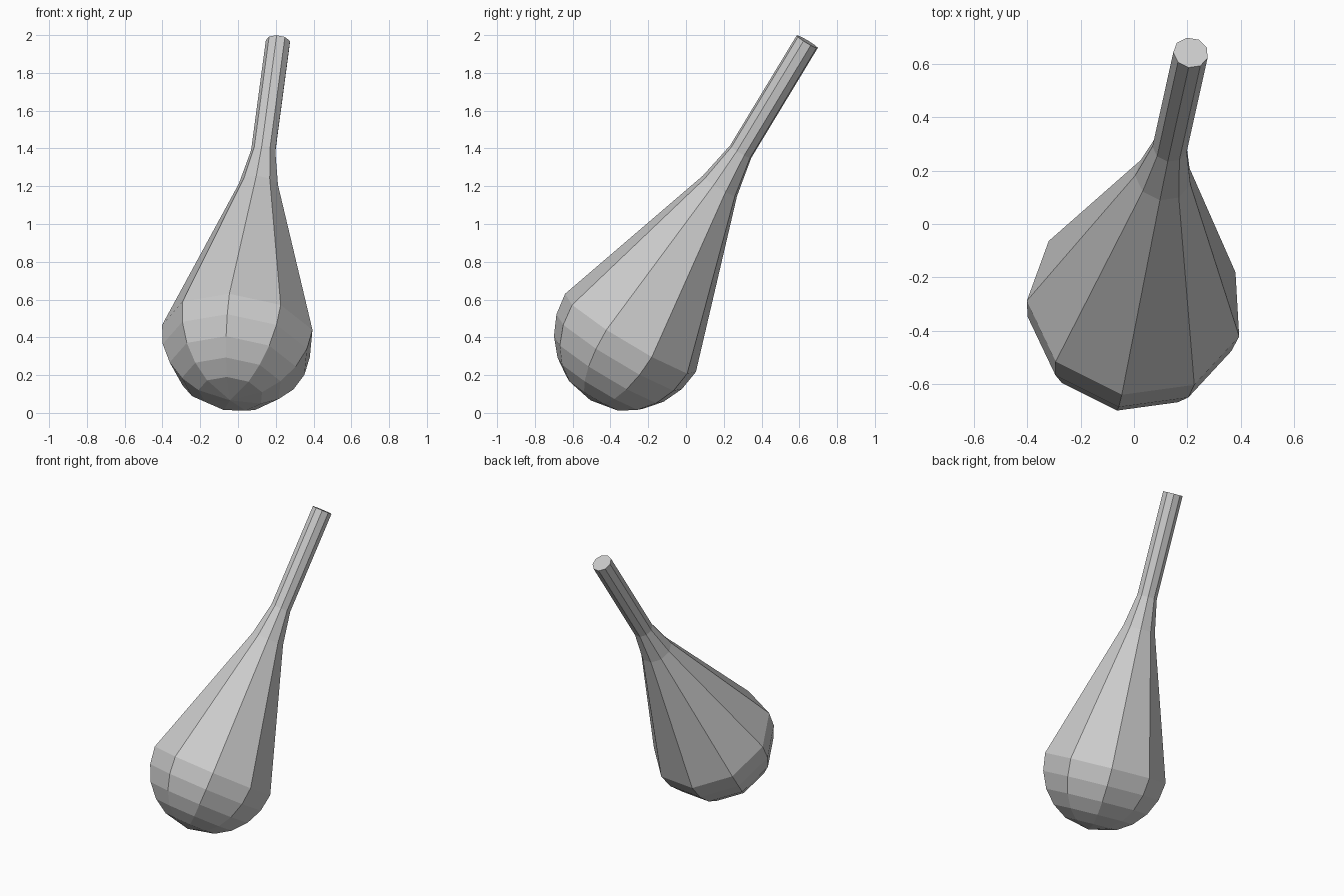
import bpy, bmesh
from math import cos, sin, radians
from mathutils import Vector

if "Cube" in bpy.data.objects:
    bpy.data.objects.remove(bpy.data.objects["Cube"])

SIDES = 9
R = 0.41
centre = Vector((0.005, -0.295, 0.415))          # middle of the round bulb
axis = Vector((0.114, 0.514, 0.85)).normalized()  # leaning axis of the whole body

# Ring directions: first corner faces the front
u = Vector((-0.05, -0.34, 0.21))
u = (u - axis * u.dot(axis)).normalized()
v = axis.cross(u)

# Profile as (distance along axis, radius): rounded base, then cone, neck, stem
profile = [(-R * sin(radians(a)), R * cos(radians(a))) for a in (65, 49, 33, 16.5, 0)]
profile += [(0.923, 0.107), (1.137, 0.066), (1.823, 0.066)]

bm = bmesh.new()
rings = []
for h, r in profile:
    ring = []
    for k in range(SIDES):
        t = radians(360 / SIDES * k)
        ring.append(bm.verts.new(centre + axis * h + (u * cos(t) + v * sin(t)) * r))
    rings.append(ring)

# Side faces
for lo, hi in zip(rings, rings[1:]):
    for k in range(SIDES):
        n = (k + 1) % SIDES
        bm.faces.new((lo[k], lo[n], hi[n], hi[k]))

# Pointed base fan and flat stem end
pole = bm.verts.new(centre - axis * R)
for k in range(SIDES):
    bm.faces.new((pole, rings[0][(k + 1) % SIDES], rings[0][k]))
bm.faces.new(rings[-1])
bmesh.ops.recalc_face_normals(bm, faces=bm.faces)

mesh = bpy.data.meshes.new("leaning_bulb_flask")
bm.to_mesh(mesh)
bm.free()
bpy.context.collection.objects.link(bpy.data.objects.new("leaning_bulb_flask", mesh))
